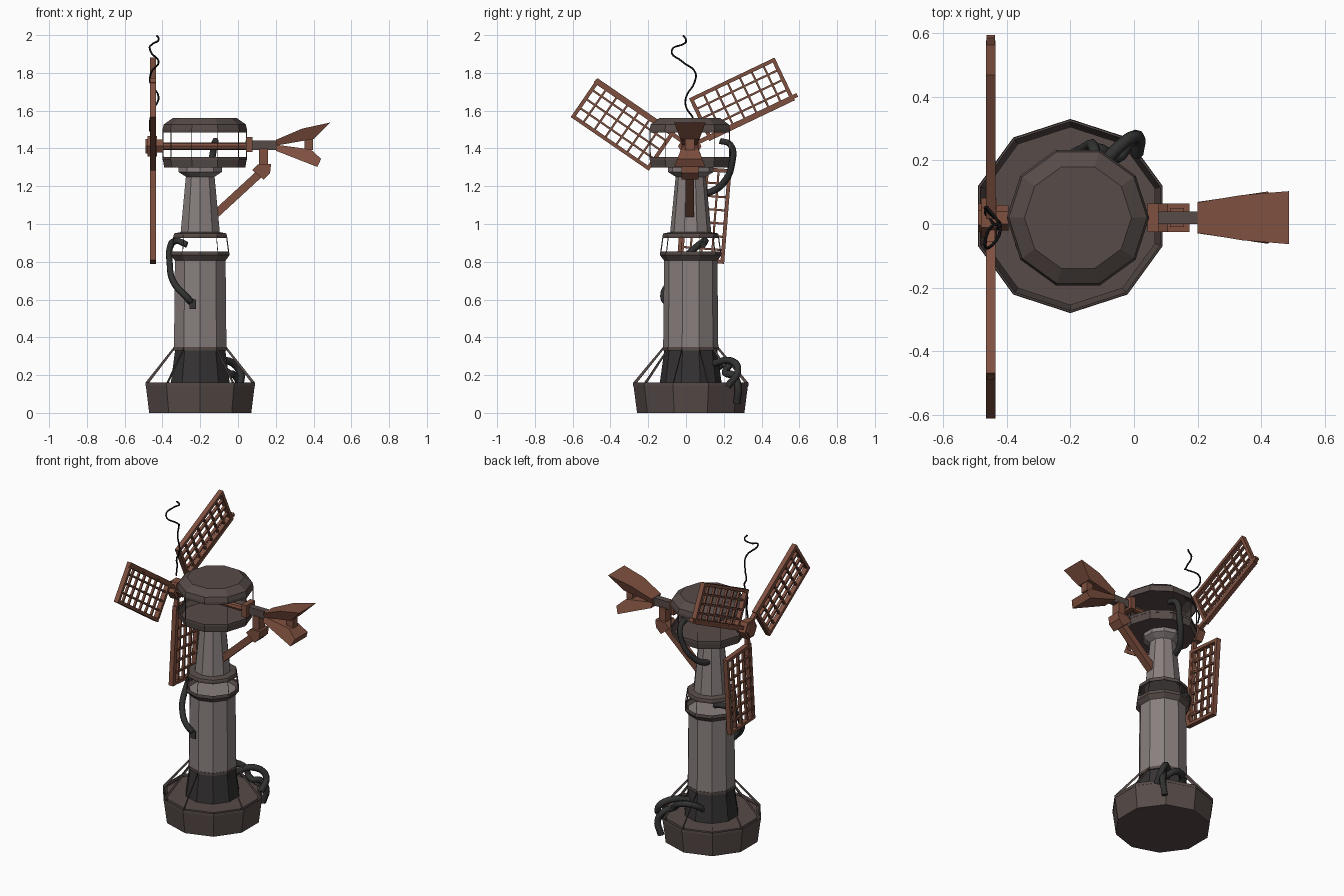
import bpy, bmesh, math
from mathutils import Vector, Matrix

if "Cube" in bpy.data.objects:
    bpy.data.objects.remove(bpy.data.objects["Cube"])

CX, CY = -0.2, 0.025
HUB = Vector((-0.45, 0.02, 1.412))


def material(name, rgb):
    m = bpy.data.materials.new(name)
    m.diffuse_color = (*rgb, 1)
    m.use_nodes = True
    m.node_tree.nodes["Principled BSDF"].inputs["Base Color"].default_value = m.diffuse_color
    return m


STONE = material("stone", (0.25, 0.215, 0.21))
TRIM = material("trim", (0.095, 0.072, 0.066))
RUST = material("rust", (0.21, 0.08, 0.05))
DARK = material("dark_panel", (0.035, 0.032, 0.032))
HOSE = material("hose", (0.03, 0.032, 0.03))
WIRE = material("wire", (0.006, 0.006, 0.006))


def finish(name, bm, mat):
    bmesh.ops.recalc_face_normals(bm, faces=bm.faces[:])
    me = bpy.data.meshes.new(name)
    bm.to_mesh(me)
    bm.free()
    me.materials.append(mat)
    ob = bpy.data.objects.new(name, me)
    bpy.context.collection.objects.link(ob)
    return ob


def lathe(name, profile, mat, cx=CX, cy=CY, start=90, window=None, inset=0.0, wall=0.016):
    """Ten-sided turned solid; one band may be opened into framed windows."""
    bm = bmesh.new()
    rings = []
    for r, z in profile:
        ang = [math.radians(start + 36 * i) for i in range(10)]
        rings.append([bm.verts.new((cx + r * math.cos(a), cy + r * math.sin(a), z)) for a in ang])
    panes = []
    for k in range(len(rings) - 1):
        for i in range(10):
            j = (i + 1) % 10
            f = bm.faces.new((rings[k][i], rings[k][j], rings[k + 1][j], rings[k + 1][i]))
            if k == window:
                panes.append(f)
    bm.faces.new(rings[0][::-1])
    bm.faces.new(rings[-1])
    if panes:
        bmesh.ops.inset_individual(bm, faces=panes, thickness=inset, use_even_offset=True)
        bmesh.ops.delete(bm, geom=panes, context='FACES')
    ob = finish(name, bm, mat)
    if panes:
        s = ob.modifiers.new("wall", 'SOLIDIFY')
        s.thickness = wall
        s.offset = -1
    return ob


def add_box(bm, center, size, rot=Matrix()):
    m = Matrix.Translation(center) @ rot @ Matrix.Diagonal((*size, 1))
    bmesh.ops.create_cube(bm, size=1, matrix=m)


def box(name, center, size, mat, tilt=0):
    bm = bmesh.new()
    add_box(bm, Vector(center), size, Matrix.Rotation(math.radians(tilt), 4, 'Y'))
    return finish(name, bm, mat)


def tube(name, pts, radius, mat, res=1):
    cu = bpy.data.curves.new(name, 'CURVE')
    cu.dimensions = '3D'
    cu.bevel_depth = radius
    cu.bevel_resolution = res
    cu.resolution_u = 5
    cu.use_fill_caps = True
    sp = cu.splines.new('BEZIER')
    sp.bezier_points.add(len(pts) - 1)
    for p, co in zip(sp.bezier_points, pts):
        p.co = co
        p.handle_left_type = p.handle_right_type = 'AUTO'
    cu.materials.append(mat)
    ob = bpy.data.objects.new(name, cu)
    bpy.context.collection.objects.link(ob)


def prism(name, outline, mat, half_width):
    """Side outline (x, z) extruded both ways in y by half_width(x, z)."""
    bm = bmesh.new()
    a, b = ([bm.verts.new((x, 0.02 + s * half_width(x, z), z)) for x, z in outline] for s in (-1, 1))
    n = len(outline)
    bm.faces.new(a)
    bm.faces.new(b[::-1])
    for i in range(n):
        bm.faces.new((a[i], a[(i + 1) % n], b[(i + 1) % n], b[i]))
    return finish(name, bm, mat)


# Base with open slanted struts around a dark core
lathe("base_cage", [(0.284, 0), (0.305, 0.16), (0.148, 0.348)], TRIM, window=1, inset=0.014, wall=0.018)
lathe("base_floor", [(0.28, 0.135), (0.28, 0.155)], TRIM)
lathe("base_core", [(0.165, 0.15), (0.138, 0.345)], DARK)

# Tower sections and see-through gallery
lathe("lower_tower", [(0.146, 0.335), (0.141, 0.825)], STONE)
lathe("gallery", [(0.14, 0.805), (0.163, 0.835), (0.161, 0.855), (0.149, 0.938), (0.145, 0.95), (0.11, 0.957)],
      TRIM, window=2, inset=0.009, wall=0.012)
lathe("upper_tower", [(0.11, 0.945), (0.08, 1.25), (0.12, 1.275), (0.12, 1.305)], STONE)

# Windowed head
lathe("head", [(0.215, 1.30), (0.224, 1.355), (0.224, 1.5), (0.217, 1.527), (0.168, 1.562)], TRIM,
      cx=-0.176, cy=0.02, start=0, window=2 - 1, inset=0.022)

# Rotor shaft, hub and collars
bm = bmesh.new()
bmesh.ops.create_cone(bm, cap_ends=True, segments=8, radius1=0.02, radius2=0.02, depth=0.52,
                      matrix=Matrix.Translation((-0.21, 0.02, 1.412)) @ Matrix.Rotation(math.pi / 2, 4, 'Y'))
finish("rotor_shaft", bm, RUST)
bm = bmesh.new()
for x, r, d in ((-0.455, 0.062, 0.05), (-0.482, 0.045, 0.016), (-0.415, 0.04, 0.04)):
    bmesh.ops.create_cone(bm, cap_ends=True, segments=6, radius1=r, radius2=r, depth=d,
                          matrix=Matrix.Translation((x, 0.02, 1.412)) @ Matrix.Rotation(math.pi / 2, 4, 'Y'))
finish("rotor_hub", bm, RUST)

# Three lattice sails, each offset to one side of its spar
U0, U1, V0, V1 = 0.115, 0.605, -0.01, 0.22
for k in range(3):
    bm = bmesh.new()
    um, vm = (U0 + U1) / 2, (V0 + V1) / 2
    tip = 0.63 if k == 0 else 0.61
    add_box(bm, (0, tip / 2, 0), (0.026, tip, 0.022))
    add_box(bm, (0, um, V1), (0.03, U1 - U0, 0.02))
    add_box(bm, (0, um, V0), (0.03, U1 - U0, 0.02))
    for u in (U0, U1 - 0.008):
        add_box(bm, (0, u, vm), (0.03, 0.02, V1 - V0 + 0.02))
    for i in range(1, 7):
        add_box(bm, (0, U0 + (U1 - U0) * i / 7, vm), (0.014, 0.011, V1 - V0))
    for i in range(1, 4):
        add_box(bm, (0, um, V0 + (V1 - V0) * i / 4), (0.018, U1 - U0, 0.011))
    ob = finish("sail_%d" % (k + 1), bm, RUST)
    ob.location = HUB
    ob.rotation_euler = (math.radians(25.5 + 120 * k), 0, 0)

# Tail boom and pinched, forked vane
box("tail_mount", (0.06, 0.02, 1.42), (0.035, 0.09, 0.08), RUST)
box("tail_boom", (0.125, 0.02, 1.418), (0.17, 0.04, 0.05), TRIM)
flare = lambda x, z: 0.038 + 0.38 * abs(z - 1.418)
prism("vane_upper", [(0.2, 1.415), (0.2, 1.445), (0.34, 1.505), (0.487, 1.537), (0.40, 1.45)], RUST, flare)
prism("vane_lower", [(0.2, 1.42), (0.385, 1.395), (0.44, 1.345), (0.42, 1.302), (0.2, 1.388)], RUST, flare)
box("vane_block", (0.375, 0.02, 1.421), (0.045, 0.05, 0.06), RUST)

# Diagonal brace under the tail with its bracket
ang = -math.degrees(math.atan2(0.23, 0.25))
box("tail_brace", (0.015, 0.02, 1.175), (0.36, 0.045, 0.042), RUST, tilt=ang)
prism("brace_bracket", [(0.075, 1.285), (0.105, 1.315), (0.175, 1.318), (0.17, 1.27), (0.135, 1.235)],
      RUST, lambda x, z: 0.045)
box("brace_post", (0.135, 0.02, 1.355), (0.045, 0.06, 0.09), RUST)

# Hoses looping out of the head, gallery and base
tube("head_hose", [(-0.12, 0.18, 1.44), (-0.125, 0.235, 1.42), (-0.145, 0.243, 1.32), (-0.19, 0.2, 1.22),
                   (-0.225, 0.13, 1.17), (-0.225, 0.06, 1.16)], 0.018, HOSE)
tube("gallery_hose", [(-0.27, 0.09, 0.89), (-0.33, 0.1, 0.91), (-0.36, 0.05, 0.875), (-0.362, -0.02, 0.8),
                      (-0.345, -0.08, 0.7), (-0.27, -0.12, 0.61), (-0.235, -0.09, 0.575)], 0.018, HOSE)
tube("base_hose", [(-0.24, 0.13, 0.21), (-0.2, 0.21, 0.27), (-0.12, 0.235, 0.265), (-0.05, 0.21, 0.21),
                   (-0.02, 0.25, 0.2), (0.01, 0.275, 0.14), (-0.01, 0.27, 0.05)], 0.02, HOSE)
tube("base_loop_hose", [(-0.13, 0.14, 0.26), (-0.05, 0.24, 0.275), (0.01, 0.275, 0.22), (0.01, 0.22, 0.14)],
     0.02, HOSE)
box("hose_socket", (-0.24, -0.105, 0.575), (0.035, 0.03, 0.05), DARK)

# Wavy loose wire
tube("loose_wire", [(-0.465, 0.03, 1.49), (-0.465, 0.04, 1.55), (-0.44, 0.0, 1.62), (-0.42, 0.0, 1.67),
                    (-0.465, 0.045, 1.75), (-0.46, 0.05, 1.8), (-0.42, -0.02, 1.86), (-0.465, -0.075, 1.92),
                    (-0.45, -0.01, 1.955), (-0.42, 0.0, 1.975), (-0.43, -0.015, 1.998)], 0.005, WIRE)
